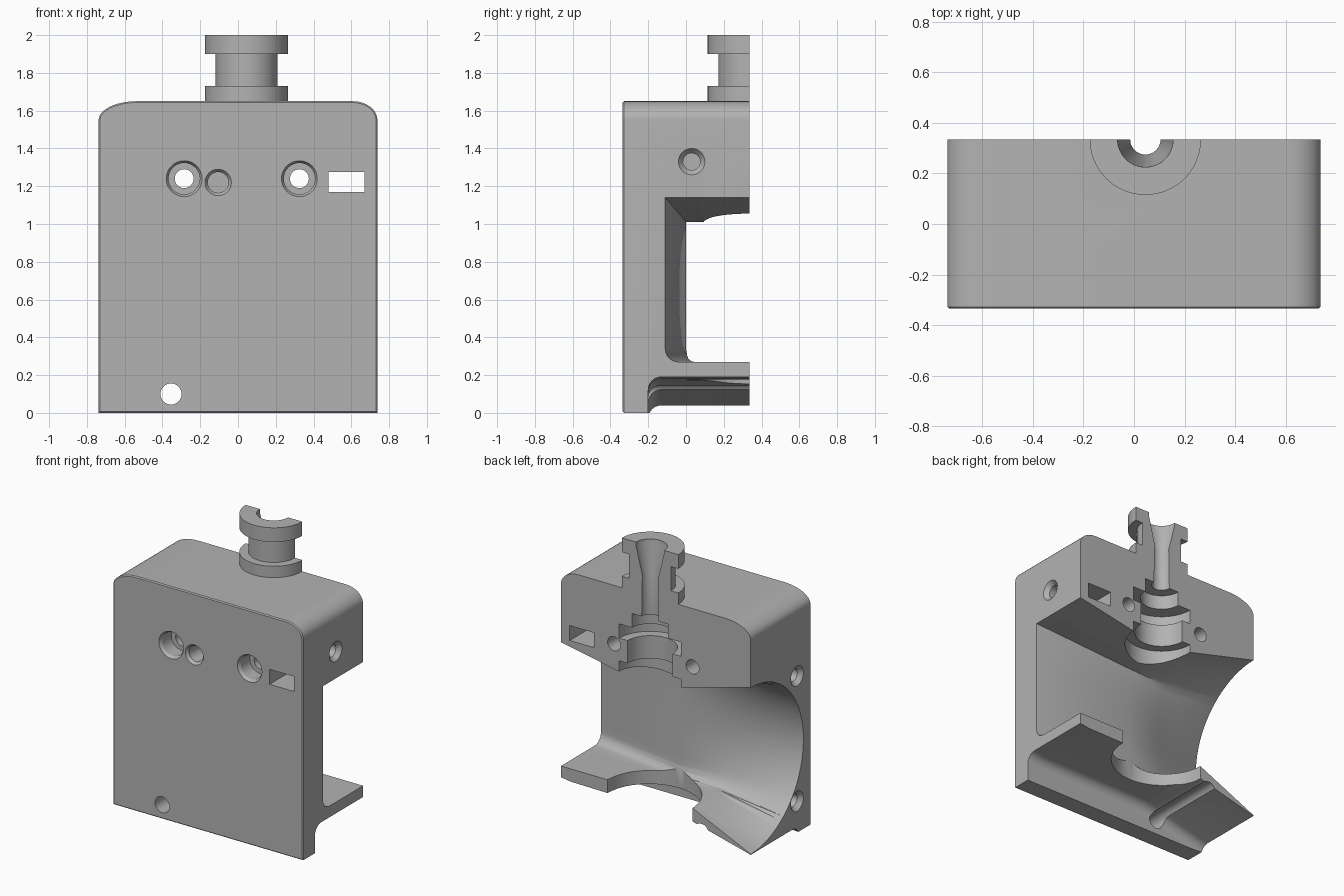
import bpy, bmesh, math
from mathutils import Matrix, Vector

if "Cube" in bpy.data.objects:
    bpy.data.objects.remove(bpy.data.objects["Cube"])

BACK = 0.335          # flat split plane of the half housing
CX = 0.045            # axis of the neck and bore


def to_object(bm, name):
    bmesh.ops.recalc_face_normals(bm, faces=bm.faces)
    mesh = bpy.data.meshes.new(name)
    bm.to_mesh(mesh)
    bm.free()
    ob = bpy.data.objects.new(name, mesh)
    bpy.context.collection.objects.link(ob)
    return ob


def loft(name, sections):
    """Closed solid through matching (y, z) rings, given as (x, points)."""
    bm = bmesh.new()
    rings = [[bm.verts.new((x, y, z)) for y, z in pts] for x, pts in sections]
    n = len(rings[0])
    for a, b in zip(rings, rings[1:]):
        for i in range(n):
            j = (i + 1) % n
            bm.faces.new((a[i], a[j], b[j], b[i]))
    caps = [bm.faces.new(rings[0]), bm.faces.new(rings[-1])]
    bmesh.ops.triangulate(bm, faces=[f for f in bm.faces if f not in caps])
    return to_object(bm, name)


def revolve(name, profile, origin, axis, steps=48):
    """Solid of revolution from (radius, distance along axis) points."""
    bm = bmesh.new()
    rings = []
    for r, h in profile:
        rings.append([bm.verts.new((r * math.cos(2 * math.pi * k / steps),
                                    r * math.sin(2 * math.pi * k / steps), h))
                      for k in range(steps)])
    for a, b in zip(rings, rings[1:]):
        for k in range(steps):
            j = (k + 1) % steps
            bm.faces.new((a[k], a[j], b[j], b[k]))
    bm.faces.new(rings[0])
    bm.faces.new(rings[-1])
    rot = Vector((0, 0, 1)).rotation_difference(Vector(axis)).to_matrix().to_4x4()
    bm.transform(Matrix.Translation(origin) @ rot)
    return to_object(bm, name)


def box(name, lo, hi):
    bm = bmesh.new()
    bmesh.ops.create_cube(bm, size=1)
    for v in bm.verts:
        v.co = [lo[i] + (v.co[i] + 0.5) * (hi[i] - lo[i]) for i in range(3)]
    return to_object(bm, name)


def combine(body, other, op):
    mod = body.modifiers.new("cut", 'BOOLEAN')
    mod.operation, mod.solver, mod.object = op, 'EXACT', other
    bpy.context.view_layer.objects.active = body
    bpy.ops.object.modifier_apply(modifier=mod.name)
    bpy.data.objects.remove(other)


def arc(cx, cz, rx, rz, a0, a1, n):
    return [(cx + rx * math.cos(math.radians(a0 + (a1 - a0) * i / n)),
             cz + rz * math.sin(math.radians(a0 + (a1 - a0) * i / n)))
            for i in range(n + 1)]


# Housing block with rounded shoulders and a tiny front chamfer
outline = ([(-0.738, 0), (0.738, 0)] + arc(0.608, 1.55, 0.13, 0.1, 0, 90, 10)
           + arc(-0.538, 1.55, 0.2, 0.1, 90, 180, 10))
bm = bmesh.new()
front = bm.faces.new([bm.verts.new((x, -0.335, z)) for x, z in outline])
new = bmesh.ops.extrude_face_region(bm, geom=[front], use_keep_orig=True)["geom"]
for v in new:
    if isinstance(v, bmesh.types.BMVert):
        v.co.y = 0.45
rim = [e for e in bm.edges if all(v.co.y < -0.3 for v in e.verts)]
bmesh.ops.recalc_face_normals(bm, faces=bm.faces)
bmesh.ops.bevel(bm, geom=rim, offset=0.007, segments=1, affect='EDGES')
body = to_object(bm, "housing")

# Grooved neck on top
neck = [(0.22, 1.6), (0.22, 1.73), (0.163, 1.73), (0.163, 1.9), (0.22, 1.9), (0.22, 2.0)]
combine(body, revolve("neck", neck, (CX, BACK, 0), (0, 0, 1), 64), 'UNION')


# Air duct: round inlet on the left, narrow middle, wide outlet on the right
def lerp(a, b, n):
    return [(a[0] + (b[0] - a[0]) * i / n, a[1] + (b[1] - a[1]) * i / n) for i in range(n)]


def rect_section(y, top, r=0.07, bottom=0.27):
    pts = [(0.6, top)] + lerp((BACK, top), (y, top), 8)
    pts += lerp((y, top), (y, bottom + r), 14)
    pts += arc(y + r, bottom + r, r, r, 180, 270, 6)[:-1]
    pts += lerp((y + r, bottom), (BACK, bottom), 6)
    return pts + [(BACK, bottom), (0.6, bottom)]


def round_section(cz=0.63, r=0.585):
    angles = ([90 + 45 * i / 8 for i in range(8)] + [135 + 80 * i / 14 for i in range(14)]
              + [215 + 20 * i / 6 for i in range(6)] + [235 + 35 * i / 6 for i in range(7)])
    pts = [(BACK + r * math.cos(math.radians(a)), cz + r * math.sin(math.radians(a)))
           for a in angles]
    return [(0.6, cz + r)] + pts + [(0.6, cz - r)]


inlet, middle, outlet = round_section(), rect_section(0, 1.01), rect_section(-0.11, 1.14)
t = (-0.28 + 0.738) / (CX + 0.738)
between = [(a[0] + (b[0] - a[0]) * t, max(0.25, a[1] + (b[1] - a[1]) * t))
           for a, b in zip(inlet, middle)]
combine(body, loft("duct", [(-0.8, inlet), (-0.738, inlet), (-0.28, between), (CX, middle),
                            (0.738, outlet), (0.8, outlet)]), 'DIFFERENCE')


# Hollow under the floor, leaving the front skirt
def under(z):
    return ([(0.6, -0.2), (-0.2, -0.2)] + arc(-0.13, z - 0.07, 0.07, 0.07, 180, 90, 6)
            + [(0.6, z)])


combine(body, loft("underside", [(-0.8, under(0.03)), (-0.738, under(0.04)), (-0.22, under(0.17)),
                                 (0.66, under(0.18)), (0.8, under(0.2))]), 'DIFFERENCE')

# Round clearance through the floor and stepped bore up through the neck
combine(body, revolve("clearance", [(0.33, -0.1), (0.33, 1.0)], (CX, BACK, 0), (0, 0, 1), 64),
        'DIFFERENCE')
bore = [(0.24, 0.9), (0.24, 1.13), (0.175, 1.13), (0.175, 1.29), (0.24, 1.29), (0.24, 1.39),
        (0.14, 1.39), (0.14, 1.49), (0.065, 1.49), (0.06, 1.78), (0.11, 1.98), (0.11, 2.1)]
combine(body, revolve("bore", bore, (CX, BACK, 0), (0, 0, 1), 64), 'DIFFERENCE')

# Screw holes: position, direction, stepped profile
bolt = [(0.095, -0.02), (0.095, 0), (0.083, 0.02), (0.083, 0.12), (0.05, 0.12), (0.05, 0.9)]
pilot = [(0.07, -0.02), (0.07, 0), (0.055, 0.02), (0.055, 0.4)]
side = [(0.07, -0.02), (0.07, 0), (0.045, 0.03), (0.045, 0.3)]
plain = [(0.056, -0.02), (0.056, 0.9)]
for pos, axis, profile in [((-0.285, -0.335, 1.24), (0, 1, 0), bolt),
                           ((0.325, -0.335, 1.24), (0, 1, 0), bolt),
                           ((-0.105, -0.335, 1.22), (0, 1, 0), pilot),
                           ((-0.355, -0.335, 0.1), (0, 1, 0), plain),
                           ((0.738, 0.03, 1.33), (-1, 0, 0), side),
                           ((-0.738, -0.18, 1.1), (1, 0, 0), side),
                           ((-0.738, -0.18, 0.22), (1, 0, 0), side)]:
    combine(body, revolve("hole", profile, pos, axis, 32), 'DIFFERENCE')

# Cable slot and the flat split plane
combine(body, box("slot", (0.48, -0.5, 1.17), (0.67, 0.6, 1.275)), 'DIFFERENCE')
combine(body, box("split", (-1, BACK, -0.5), (1, 1, 2.5)), 'DIFFERENCE')

# Plain grey plastic
grey = bpy.data.materials.new("grey plastic")
grey.diffuse_color = (0.45, 0.45, 0.45, 1)
grey.use_nodes = True
grey.node_tree.nodes["Principled BSDF"].inputs["Base Color"].default_value = grey.diffuse_color
body.data.materials.clear()
body.data.materials.append(grey)
for p in body.data.polygons:
    p.material_index = 0
body.select_set(True)
bpy.context.view_layer.objects.active = body
bpy.ops.object.shade_smooth_by_angle(angle=math.radians(30))
